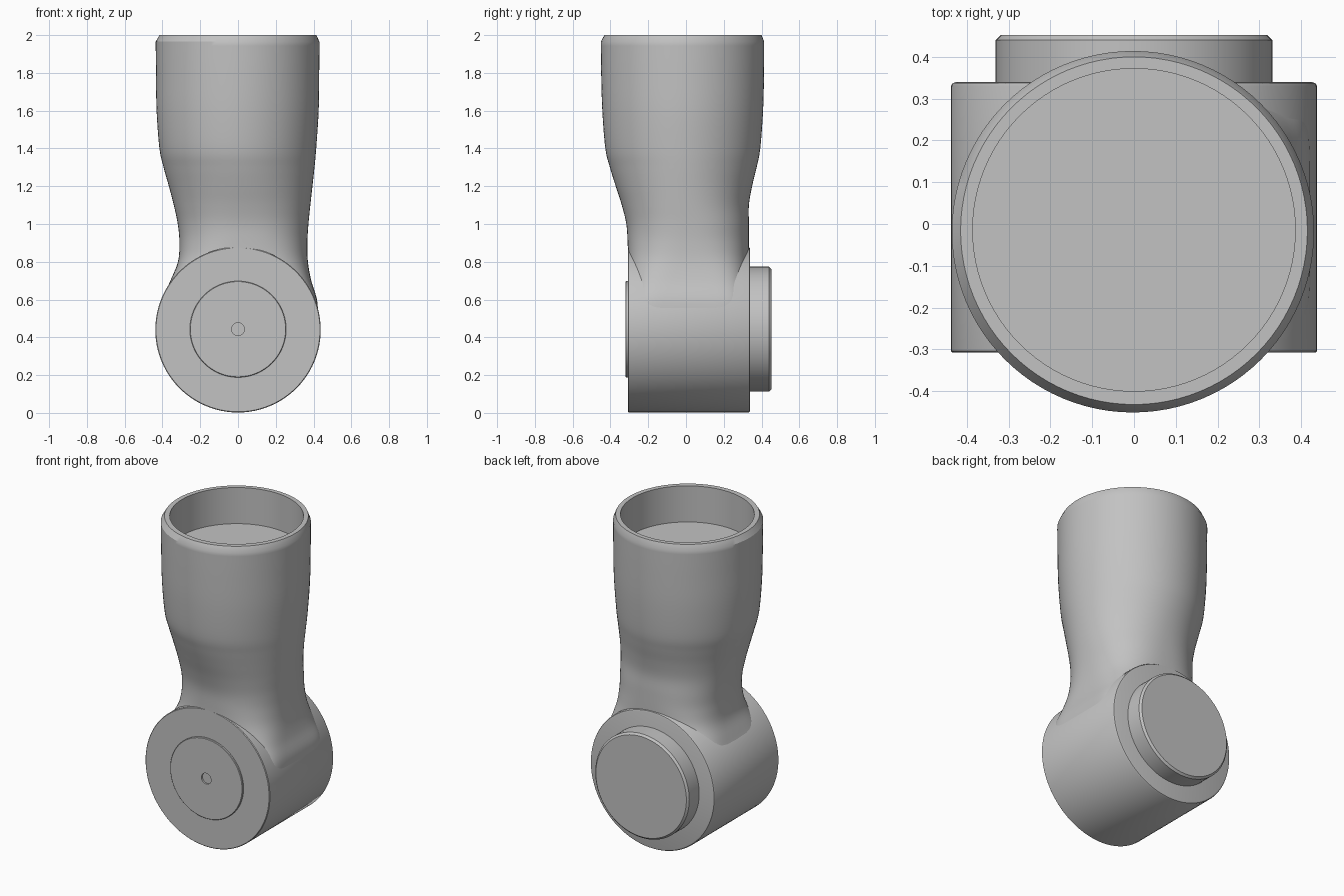
import bpy, bmesh, math

if "Cube" in bpy.data.objects:
    bpy.data.objects.remove(bpy.data.objects["Cube"])

grey = bpy.data.materials.new("warm_grey")
grey.diffuse_color = (0.54, 0.54, 0.54, 1)
grey.use_nodes = True
grey.node_tree.nodes["Principled BSDF"].inputs["Base Color"].default_value = grey.diffuse_color


def finish(name, bm, angle=30):
    bmesh.ops.recalc_face_normals(bm, faces=bm.faces)
    me = bpy.data.meshes.new(name)
    bm.to_mesh(me)
    bm.free()
    ob = bpy.data.objects.new(name, me)
    me.materials.append(grey)
    bpy.context.collection.objects.link(ob)
    bpy.ops.object.select_all(action='DESELECT')
    ob.select_set(True)
    bpy.context.view_layer.objects.active = ob
    bpy.ops.object.shade_smooth_by_angle(angle=math.radians(angle))
    return ob


def loft(name, rings):
    """Skin a stack of point rings and close both ends."""
    bm = bmesh.new()
    vs = [[bm.verts.new(p) for p in r] for r in rings]
    n = len(vs[0])
    for a, b in zip(vs, vs[1:]):
        for i in range(n):
            j = (i + 1) % n
            bm.faces.new((a[i], a[j], b[j], b[i]))
    bm.faces.new(vs[0])
    bm.faces.new(vs[-1])
    return finish(name, bm)


def turned(name, profile, cz=0.44, n=96):
    """Round part about the y axis; profile is (radius, y)."""
    return loft(name, [[(r * math.cos(2 * math.pi * i / n), y,
                         cz + r * math.sin(2 * math.pi * i / n))
                        for i in range(n)] for r, y in profile])


def section(z, x0, x1, y0, y1, e, n=96):
    """Rounded cross-section: e = 2 is an ellipse, larger is boxier."""
    pts = []
    for i in range(n):
        t = 2 * math.pi * i / n
        c, s = math.cos(t), math.sin(t)
        u = math.copysign(abs(c) ** (2 / e), c)
        v = math.copysign(abs(s) ** (2 / e), s)
        pts.append(((x0 + x1) / 2 + u * (x1 - x0) / 2,
                    (y0 + y1) / 2 + v * (y1 - y0) / 2, z))
    return pts


def smooth_rows(rows, steps=5):
    """Catmull-Rom interpolation between the key cross-sections."""
    out = []
    for k in range(len(rows) - 1):
        p = [rows[max(0, min(len(rows) - 1, k + d))] for d in (-1, 0, 1, 2)]
        for s in range(steps):
            t = s / steps
            out.append([0.5 * (2 * b + (c - a) * t
                               + (2 * a - 5 * b + 4 * c - d) * t * t
                               + (3 * b - a - 3 * c + d) * t ** 3)
                        for a, b, c, d in zip(*p)])
    return out + [rows[-1]]


# Tubular arm: z, x min, x max, y min, y max, boxiness
keys = [
    (0.50, -0.41, 0.425, -0.304, 0.330, 7.0),
    (0.60, -0.400, 0.418, -0.304, 0.330, 6.0),
    (0.70, -0.358, 0.388, -0.305, 0.331, 4.2),
    (0.80, -0.318, 0.370, -0.307, 0.332, 3.0),
    (0.90, -0.310, 0.367, -0.309, 0.333, 2.5),
    (1.00, -0.319, 0.373, -0.316, 0.333, 2.3),
    (1.10, -0.340, 0.383, -0.340, 0.333, 2.15),
    (1.20, -0.366, 0.394, -0.372, 0.350, 2.05),
    (1.30, -0.394, 0.405, -0.403, 0.374, 2.0),
    (1.40, -0.416, 0.414, -0.427, 0.393, 2.0),
    (1.60, -0.431, 0.427, -0.443, 0.408, 2.0),
    (1.80, -0.434, 0.430, -0.449, 0.413, 2.0),
    (1.965, -0.436, 0.431, -0.451, 0.414, 2.0),
]
arm = [section(*r) for r in smooth_rows(keys)]
# Chamfered rim, then down the inside of the socket to its floor
arm += [section(2.0, -0.415, 0.415, -0.432, 0.400, 2),
        section(2.0, -0.386, 0.386, -0.400, 0.372, 2),
        section(1.77, -0.386, 0.386, -0.400, 0.372, 2)]
loft("arm_with_socket", arm)

# Joint drum lying front to back
turned("joint_drum", [(0.405, -0.308), (0.434, -0.308), (0.438, -0.304),
                      (0.438, 0.330), (0.434, 0.337), (0.425, 0.340)])

# Thin front cap with a small centre hole
turned("front_cap", [(0.034, -0.309), (0.034, -0.320), (0.252, -0.320),
                     (0.255, -0.317), (0.255, -0.300)], 0.443)

# Rear boss with chamfered edge
turned("rear_boss", [(0.331, 0.32), (0.331, 0.440), (0.319, 0.452)], 0.443)
